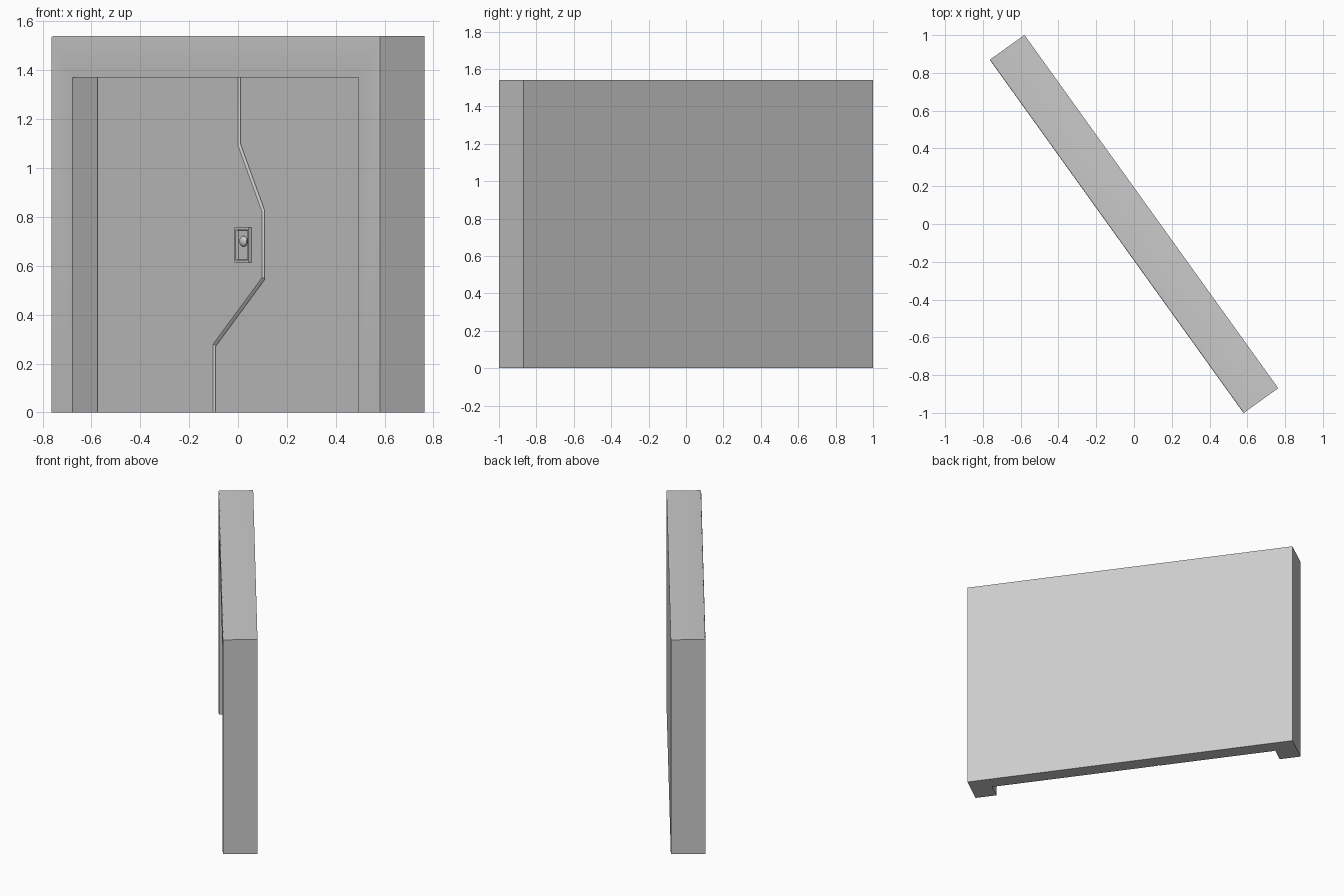
import bpy, bmesh, math
from mathutils import Matrix, Vector

if "Cube" in bpy.data.objects:
    bpy.data.objects.remove(bpy.data.objects["Cube"])

# The whole doorway is turned about the vertical axis
TURN = Matrix.Rotation(math.radians(-54.3), 4, 'Z')
FRONT, DOOR, BACK = -0.113, 0.006, 0.113   # depth levels
HALF_W, HEIGHT = 1.1515, 1.54              # outer frame
OPEN_W, OPEN_H = 1.003, 1.37               # opening


def finish(bm, name):
    bmesh.ops.recalc_face_normals(bm, faces=bm.faces[:])
    me = bpy.data.meshes.new(name)
    bm.to_mesh(me)
    bm.free()
    ob = bpy.data.objects.new(name, me)
    bpy.context.collection.objects.link(ob)
    ob.matrix_world = TURN
    bpy.ops.object.select_all(action='DESELECT')
    ob.select_set(True)
    bpy.context.view_layer.objects.active = ob
    bpy.ops.object.shade_smooth_by_angle(angle=math.radians(30))
    return ob


def prism(points, y0, y1, bevel=0.0, segments=1, pick=lambda a, b: True):
    """Extrude an x-z outline from y0 to y1, bevelling chosen front edges."""
    bm = bmesh.new()
    face = bm.faces.new([bm.verts.new((x, y0, z)) for x, z in points])
    ext = bmesh.ops.extrude_face_region(bm, geom=[face], use_keep_orig=True)
    for v in ext['geom']:
        if isinstance(v, bmesh.types.BMVert):
            v.co.y = y1
    bmesh.ops.recalc_face_normals(bm, faces=bm.faces[:])
    if bevel:
        edges = [e for e in bm.edges
                 if all(abs(v.co.y - y0) < 1e-5 for v in e.verts)
                 and pick(e.verts[0].co, e.verts[1].co)]
        bmesh.ops.bevel(bm, geom=edges, offset=bevel, segments=segments,
                        profile=0.5, affect='EDGES')
    return bm


def rect(x0, x1, z0, z1):
    return [(x0, z0), (x1, z0), (x1, z1), (x0, z1)]


# Door surround with a softened upper front edge
surround = [(-HALF_W, 0), (-OPEN_W, 0), (-OPEN_W, OPEN_H), (OPEN_W, OPEN_H),
            (OPEN_W, 0), (HALF_W, 0), (HALF_W, HEIGHT), (-HALF_W, HEIGHT)]
finish(prism(surround, FRONT, BACK, 0.009, 3,
             lambda a, b: min(a.z, b.z) > HEIGHT - 0.001), "door_frame")

# Closed back behind the doors
finish(prism(rect(-OPEN_W, OPEN_W, 0, OPEN_H), BACK - 0.005, BACK), "back_panel")

# Two interlocking doors sharing a zigzag seam
s = OPEN_H / 5
seam = [(-0.175, 0), (-0.175, s), (0.17, 2 * s), (0.17, 3 * s), (0, 4 * s), (0, OPEN_H)]
seam_or_side = lambda a, b: abs(a.z - b.z) > 0.01
for name, side in (("left_door", -OPEN_W), ("right_door", OPEN_W)):
    outline = seam + [(side, OPEN_H), (side, 0)]
    finish(prism(outline, DOOR, BACK - 0.005, 0.009, 1, seam_or_side), name)

# Lock plate with a raised rim and sunken middle
cx, cz = 0.036, 0.685
bm = prism(rect(cx - 0.05, cx + 0.05, cz - 0.071, cz + 0.071), DOOR - 0.014, DOOR + 0.01)
bm.normal_update()
front = min(bm.faces, key=lambda f: f.calc_center_median().y)
bmesh.ops.inset_region(bm, faces=[front], thickness=0.013)
bmesh.ops.inset_region(bm, faces=[front], thickness=0.003, depth=-0.012)
finish(bm, "lock_plate")

# Small rounded knob in the plate
bm = bmesh.new()
bmesh.ops.create_uvsphere(bm, u_segments=16, v_segments=10, radius=0.022)
bmesh.ops.scale(bm, vec=Vector((1, 0.65, 1)), verts=bm.verts)
bmesh.ops.translate(bm, vec=Vector((cx + 0.008, DOOR - 0.01, 0.70)), verts=bm.verts)
finish(bm, "lock_knob")
